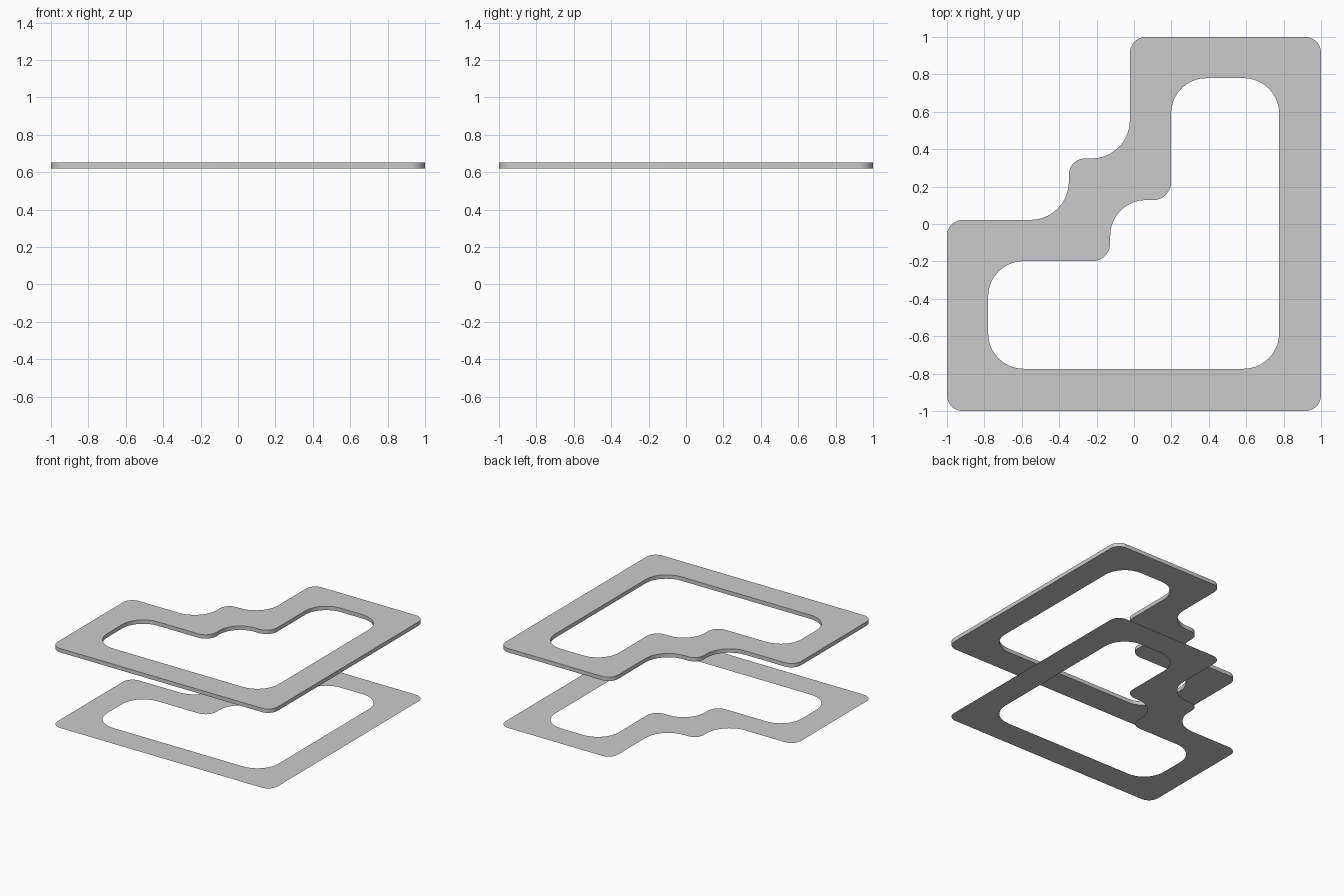
import bpy, bmesh
from math import pi, sin, cos, tan, atan2
from mathutils import Vector

if "Cube" in bpy.data.objects:
    bpy.data.objects.remove(bpy.data.objects["Cube"])

# corners as (x, y, radius); outer and inner corners pair up one to one
OUTER = [(1, 1, .085), (1, -1, .085), (-1, -1, .085), (-1, .022, .085),
         (-.348, .022, .205), (-.348, .35, .085), (-.022, .35, .205), (-.022, 1, .085)]
INNER = [(.776, .78, .19), (.776, -.774, .19), (-.78, -.774, .19), (-.78, -.198, .19),
         (-.127, -.198, .095), (-.127, .128, .19), (.198, .128, .095), (.198, .78, .19)]
SEGS = 10


def rounded(corners):
    """Loop of points with every right-angled corner replaced by an arc."""
    pts = []
    n = len(corners)
    for i, (x, y, r) in enumerate(corners):
        p = Vector((x, y))
        a = (Vector(corners[i - 1][:2]) - p).normalized()
        b = (Vector(corners[(i + 1) % n][:2]) - p).normalized()
        centre = p + (a + b) * r
        for k in range(SEGS + 1):
            t = k / SEGS * pi / 2
            pts.append(centre - b * r * cos(t) - a * r * sin(t))
    return pts


def frame(name, z, thickness):
    bm = bmesh.new()
    outer, inner = ([bm.verts.new((p.x, p.y, z)) for p in rounded(c)] for c in (OUTER, INNER))
    n = len(outer)
    for i in range(n):
        j = (i + 1) % n
        bm.faces.new((outer[i], inner[i], inner[j], outer[j]))
    for f in bm.faces:
        f.normal_update()
        if f.normal.z < 0:
            f.normal_flip()
    if thickness:
        base = bm.faces[:]
        kept = bmesh.ops.duplicate(bm, geom=base)["geom"]
        res = bmesh.ops.extrude_face_region(bm, geom=base)["geom"]
        moved = [v for v in res if isinstance(v, bmesh.types.BMVert)]
        bmesh.ops.translate(bm, verts=moved, vec=(0, 0, thickness))
        bmesh.ops.delete(bm, geom=[f for f in base if f.is_valid], context='FACES')
        bmesh.ops.remove_doubles(bm, verts=bm.verts[:], dist=1e-5)
        bmesh.ops.recalc_face_normals(bm, faces=bm.faces[:])
    mesh = bpy.data.meshes.new(name)
    bm.to_mesh(mesh)
    bm.free()
    obj = bpy.data.objects.new(name, mesh)
    bpy.context.collection.objects.link(obj)
    bpy.ops.object.select_all(action='DESELECT')
    obj.select_set(True)
    bpy.context.view_layer.objects.active = obj
    bpy.ops.object.shade_smooth_by_angle()
    return obj


# flat outline sheet on the ground, and the raised solid slab
frame("ground_outline", 0, 0)
frame("raised_frame", .621, .032)
